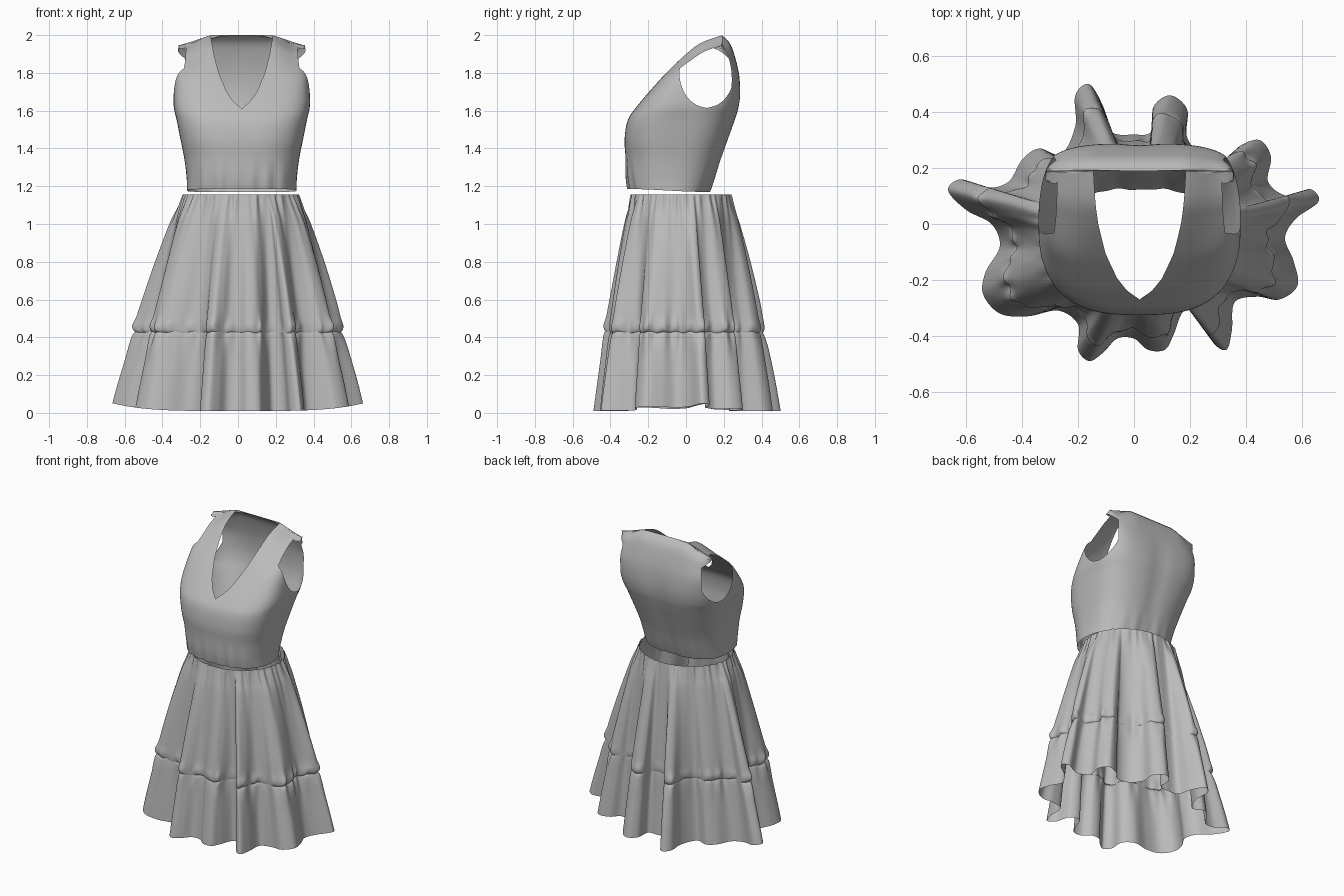
import bpy, bmesh, math

cube = bpy.data.objects.get("Cube")
if cube:
    bpy.data.objects.remove(cube)

fabric = bpy.data.materials.new("grey fabric")
fabric.use_nodes = True
GREY = (0.5, 0.5, 0.5, 1)
fabric.diffuse_color = GREY
fabric.node_tree.nodes["Principled BSDF"].inputs["Base Color"].default_value = GREY


def spline(points, u, closed=False):
    """Smooth curve through the points, u from 0 to 1."""
    count = len(points)
    pos = u * (count if closed else count - 1)
    i = math.floor(pos) if closed else min(int(pos), count - 2)
    f = pos - i
    pick = (lambda k: points[k % count]) if closed else (lambda k: points[max(0, min(count - 1, k))])
    rows = zip(pick(i - 1), pick(i), pick(i + 1), pick(i + 2))
    return [b + 0.5 * f * (c - a + f * (2 * a - 5 * b + 4 * c - d + f * (3 * (b - c) + d - a)))
            for a, b, c, d in rows]


def clamp(v, low, high):
    return max(low, min(high, v))


def smooth(v):
    v = clamp(v, 0, 1)
    return v * v * (3 - 2 * v)


def loft(bm, rings, closed=False, flip=False):
    """Skin a list of equally long point rows with quads."""
    rows = [[bm.verts.new(p) for p in ring] for ring in rings]
    n = len(rows[0])
    for lower, upper in zip(rows, rows[1:]):
        for i in range(n if closed else n - 1):
            j = (i + 1) % n
            quad = [lower[i], lower[j], upper[j], upper[i]]
            bm.faces.new(quad[::-1] if flip else quad)


def finish(bm, name):
    bmesh.ops.remove_doubles(bm, verts=bm.verts, dist=0.0003)
    mesh = bpy.data.meshes.new(name)
    bm.to_mesh(mesh)
    bm.free()
    mesh.materials.append(fabric)
    mesh.shade_smooth()
    obj = bpy.data.objects.new(name, mesh)
    bpy.context.collection.objects.link(obj)


# ---- Skirt and ruffle: waist ellipse blending to a wavy hem ----
HEM = [(.66, .08), (.63, .125), (.55, .10), (.48, .15), (.49, .24), (.45, .30), (.38, .28),
       (.33, .23), (.25, .24), (.19, .31), (.19, .41), (.13, .46), (.07, .42), (.06, .33),
       (0, .32), (-.08, .33), (-.11, .42), (-.16, .50), (-.21, .46), (-.21, .35), (-.26, .25),
       (-.34, .27), (-.40, .23), (-.45, .15), (-.53, .13), (-.62, .16), (-.665, .12),
       (-.6, .05), (-.51, 0), (-.48, -.08), (-.53, -.17), (-.54, -.25), (-.48, -.32),
       (-.38, -.33), (-.27, -.31), (-.2, -.36), (-.2, -.45), (-.16, -.49), (-.11, -.46),
       (-.06, -.41), (0, -.41), (.05, -.45), (.11, -.45), (.14, -.40), (.18, -.31),
       (.25, -.33), (.28, -.42), (.33, -.45), (.35, -.38), (.36, -.28), (.44, -.26),
       (.52, -.27), (.585, -.22), (.57, -.13), (.54, -.05), (.58, .02)]
AROUND = 560
hem = [spline(HEM, i / AROUND, True) for i in range(AROUND)]

# Waist angle follows the hem, averaged so that the folds fan out evenly
angles = []
for x, y in hem:
    a = math.atan2(y / 0.5, x / 0.66)
    while angles and a < angles[-1] - math.pi:
        a += math.tau
    angles.append(a)


def waist_angle(i, window=14):
    total = 0
    for k in range(i - window, i + window + 1):
        total += angles[k % AROUND] + math.tau * (k // AROUND)
    return total / (2 * window + 1)


waist = [waist_angle(i) for i in range(AROUND)]


def gathers(a):
    return (math.sin(37 * a) + 0.7 * math.sin(23 * a + 1) + 0.5 * math.sin(53 * a + 2)) / 2


def skirt_tier(name, profile, steps):
    """Profile rows hold height, flare towards the hem and gather depth."""
    bm = bmesh.new()
    rings = []
    for s in range(steps + 1):
        z, t, depth = spline(profile, s / steps)
        ring = []
        for (hx, hy), a in zip(hem, waist):
            wx, wy = 0.015 + 0.305 * math.cos(a), -0.025 + 0.265 * math.sin(a)
            g = 1 + depth * gathers(a)
            x, y = (wx + t * (hx - wx)) * g, (wy + t * (hy - wy)) * g
            lift = 0.04 * smooth((t - 0.7) / 0.3) * min(1, abs(x) / 0.66) ** 4
            ring.append((x, y, z + lift + 0.25 * depth * gathers(a + 1) * smooth((1.1 - z) * 5)))
        rings.append(ring)
    loft(bm, rings, closed=True, flip=True)
    finish(bm, name)


skirt_tier("skirt_upper_tier",
           [(1.155, 0, .016), (1.13, .03, .024), (1.08, .1, .018), (1.0, .21, .008), (.8, .41, 0),
            (.6, .59, .002), (.51, .665, .01), (.465, .715, .025), (.44, .71, .025),
            (.425, .67, .015)], 50)
skirt_tier("skirt_ruffle",
           [(.43, .67, .02), (.41, .715, .025), (.36, .765, .014), (.28, .82, .004),
            (.15, .91, 0), (.01, 1, 0)], 30)

# ---- Bodice: rounded sections cut by neckline and armholes ----
# height, front y, back y, half width, squareness
SECTIONS = [(1.185, -.305, .13, .29, 2.5), (1.25, -.315, .155, .292, 2.6), (1.35, -.32, .19, .305, 2.7),
            (1.45, -.325, .225, .325, 2.9), (1.55, -.308, .26, .345, 3.1), (1.62, -.262, .28, .36, 3.3),
            (1.7, -.195, .288, .36, 3.6), (1.8, -.105, .28, .352, 4), (1.9, 0, .255, .342, 4),
            (1.96, .08, .23, .338, 4), (2, .19, .19, .335, 4)]
# height, half width of the neck opening
NECK = [(1.61, 0), (1.65, .045), (1.7, .08), (1.8, .122), (1.9, .148), (2, .165)]


def neck_width(z):
    for (z0, w0), (z1, w1) in zip(NECK, NECK[1:]):
        if z0 <= z <= z1:
            return w0 + (w1 - w0) * (z - z0) / (z1 - z0)
    return 0


def bodice_point(section, phi, side):
    """phi runs from 0 at the front centre to pi at the back centre."""
    z, front, back, width, n = section
    mid, half = (front + back) / 2, (back - front) / 2
    c, s = math.cos(phi), max(0, math.sin(phi))
    x = width * s ** (2 / n)
    y = mid - half * math.copysign(abs(c) ** (2 / n), c)
    # gathers above the waist, on the front most of all
    pleat = 0.007 * (1 - smooth((z - 1.185) / 0.2)) * (1 if c > 0 else 0.3)
    y += pleat * math.sin(side * x * 75 + 1) * abs(c)
    # hollow along the spine
    y -= 0.008 * math.exp(-(x / 0.06) ** 2) * (1 if c < 0 else 0) * smooth((1.9 - z) * 4)
    drop = 0.052 * smooth((x - 0.15) / 0.15) * smooth((z - 1.75) / 0.25)
    tilt = 0.015 * (1 - smooth((z - 1.185) / 0.15)) * smooth((y + 0.3) / 0.4)
    return (0.02 + side * x, y, z - drop - tilt)


def edge_phi(section, y):
    """Section angle at which the side reaches depth y."""
    z, front, back, width, n = section
    mid, half = (front + back) / 2, max(1e-6, (back - front) / 2)
    r = clamp((mid - y) / half, -0.8, 0.8)
    return math.acos(math.copysign(abs(r) ** (n / 2), r))


bm = bmesh.new()
ROWS, COLS = 130, 44
for side in (1, -1):
    fronts, backs = [], []
    for r in range(ROWS + 1):
        sec = spline(SECTIONS, r / ROWS)
        z, width, n = sec[0], sec[3], sec[4]
        opening = 0.145 * math.sqrt(max(0, 1 - ((z - 1.802) / 0.185) ** 2))
        start = math.asin((neck_width(z) / width) ** (n / 2))
        front_end = edge_phi(sec, 0.11 - opening)
        back_end = edge_phi(sec, 0.11 + opening)
        if r == ROWS:
            # shoulder seam: both panels share one line
            front_end = math.pi / 2
            back_end = math.pi / 2
        fronts.append([bodice_point(sec, start + (front_end - start) * k / COLS, side)
                       for k in range(COLS + 1)])
        backs.append([bodice_point(sec, back_end + (math.pi - back_end) * k / COLS, side)
                      for k in range(COLS + 1)])
    # mirror the front spacing on the shoulder seam so that the panels weld
    seam = fronts[-1]
    backs[-1] = [seam[COLS - k * 2] if k * 2 <= COLS else
                 (0.02 + (seam[0][0] - 0.02) * (COLS - k) / (COLS / 2), 0.19, 2.0)
                 for k in range(COLS + 1)]
    for panel in (fronts, backs):
        loft(bm, panel, flip=side < 0)
finish(bm, "bodice")
